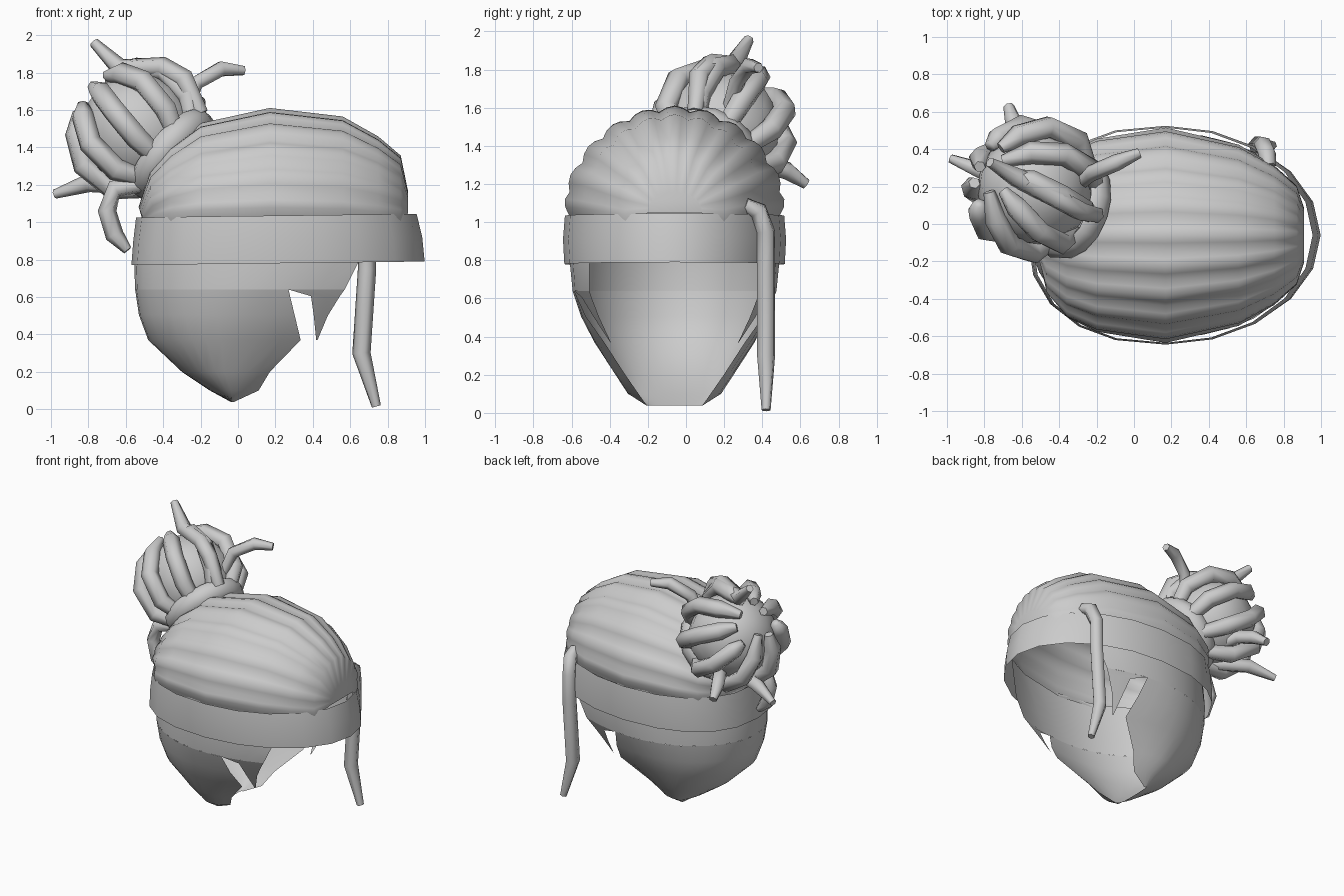
import bpy, bmesh, math
from mathutils import Vector

if "Cube" in bpy.data.objects:
    bpy.data.objects.remove(bpy.data.objects["Cube"])

hair = bpy.data.materials.new("grey")
hair.diffuse_color = (0.6, 0.6, 0.6, 1)
hair.use_nodes = True
hair.node_tree.nodes["Principled BSDF"].inputs["Base Color"].default_value = hair.diffuse_color
YC = -0.06


def finish(name, bm, angle=50):
    bmesh.ops.recalc_face_normals(bm, faces=bm.faces)
    me = bpy.data.meshes.new(name)
    bm.to_mesh(me)
    bm.free()
    ob = bpy.data.objects.new(name, me)
    me.materials.append(hair)
    bpy.context.collection.objects.link(ob)
    bpy.ops.object.select_all(action='DESELECT')
    ob.select_set(True)
    bpy.context.view_layer.objects.active = ob
    bpy.ops.object.shade_smooth_by_angle(angle=math.radians(angle))
    return ob


def loft(bm, rows, closed=False, caps=False):
    vs = [[bm.verts.new(p) for p in r] for r in rows]
    n = len(rows[0])
    for a, b in zip(vs, vs[1:]):
        for i in range(n if closed else n - 1):
            j = (i + 1) % n
            bm.faces.new((a[i], a[j], b[j], b[i]))
    if caps:
        bm.faces.new(vs[0][::-1])
        bm.faces.new(vs[-1])


def strand(name, path, radius, tip=0.5, sides=6):
    """Tapered tube that narrows over its last section."""
    pts = [Vector(p) for p in path]
    rows, n = [], len(pts)
    side = None
    for i, p in enumerate(pts):
        d = (pts[min(i + 1, n - 1)] - pts[max(i - 1, 0)]).normalized()
        if side is None:
            side = d.orthogonal()
        side = (side - d * side.dot(d)).normalized()
        up = d.cross(side)
        r = radius * (tip if i == n - 1 else 0.8 if i == 0 else 1)
        rows.append([p + r * (side * math.cos(k * math.tau / sides) + up * math.sin(k * math.tau / sides))
                     for k in range(sides)])
    bm = bmesh.new()
    loft(bm, rows, True, True)
    return finish(name, bm, 75)


# Swept-back hair cap: cross-sections along x with scalloped locks, tucked in at the band
stations = [(-.55, .12, 1.08), (-.47, .34, 1.27), (-.36, .46, 1.4), (-.2, .535, 1.52), (.17, .59, 1.6),
            (.56, .50, 1.555), (.75, .39, 1.45), (.87, .28, 1.35), (.91, .15, 1.16)]
LOBES, SEG = 11, 4
n = LOBES * SEG + 1
rows = []
for x, w, top in stations:
    row = []
    base = 1.05 if x > .9 else .99
    for k in range(n):
        a = math.pi * k / (n - 1)
        s = 1 + 0.045 * (abs(math.sin(a * LOBES)) - 0.6)
        z = base + (top - base) * math.sin(a) * s
        tuck = 1 - .07 * max(0, min(1, (1.13 - z) / .1))
        row.append((x * (tuck if x < -.4 else 1), YC + w * math.cos(a) * s * tuck, z))
    rows.append(row)
bm = bmesh.new()
loft(bm, rows)
bm.verts.ensure_lookup_table()
bm.faces.new(bm.verts[:n])
bm.faces.new(bm.verts[-n:])
finish("hair_cap", bm)

# Lower hair: open bowl, each row (z, back, centre x, half width, front reach, front edge x)
table = [(1.02, -.53, .17, .54, .79, .75), (.78, -.555, .16, .55, .82, .64), (.64, -.55, .12, .535, .82, .57),
         (.37, -.48, 0, .42, .70, .335), (.20, -.30, -.04, .31, .38, .17), (.10, -.15, -.03, .245, .22, .11),
         (.04, -.04, -.03, .15, .05, -.02)]


def arc(row, front=None):
    z, back, cx, w, reach, f = row
    f = f if front is None else front
    end = math.pi / 2 + math.asin(max(-1, min(1, (f - cx) / reach)))
    out = []
    for k in range(25):
        a = end * (k / 12 - 1)
        c = -math.cos(a)
        out.append((cx + c * (reach if c > 0 else cx - back), YC + w * math.sin(a), z))
    return out


def between(a, b, t):
    return [p + (q - p) * t for p, q in zip(a, b)]


notch = list(table[2])
notch[5] = .27
mid = between(notch, table[3], .5)
mid[1], mid[3] = -.53, .49
bm = bmesh.new()
loft(bm, [arc(r) for r in table[:3]])
loft(bm, [arc(notch), arc(mid)] + [arc(r) for r in table[3:]])
finish("lower_hair", bm)


# Pointed side locks in front of the notches
def side_y(x, z):
    for a, b in zip(table, table[1:]):
        if b[0] <= z <= a[0]:
            _, _, cx, w, reach, _ = between(a, b, (a[0] - z) / (a[0] - b[0]))
            return w * math.sqrt(max(0, 1 - ((x - cx) / reach) ** 2))


bm = bmesh.new()
for s in (-1, 1):
    loft(bm, [[(x, YC + s * side_y(x, z), z) for x in (l, (l + r) / 2, r)]
              for z, l, r in ((.64, .27, .57), (.605, .39, .545), (.5, .405, .48), (.37, .418, .425))])
finish("side_points", bm)

# Headband: slightly flared open ring, fuller at the back
rows = []
for z, back, front, w in ((1.035, -.545, .955, .575), (.91, -.56, .985, .585), (.78, -.57, .998, .578)):
    row = []
    for k in range(20):
        c, s = math.cos(k * math.tau / 20), math.sin(k * math.tau / 20)
        x = .17 + c * (front - .17)
        if c < 0:
            x = .17 - abs(c) ** .85 * (.17 - back)
            s = math.copysign(abs(s) ** .85, s)
        row.append((x, YC + w * s, z + .01 * c))
    rows.append(row)
bm = bmesh.new()
loft(bm, rows, True)
finish("headband", bm)

# Bun and its tie
turn = Vector((-.72, .25, .62)).to_track_quat('Z', 'Y')
centre = Vector((-.53, .19, 1.49))
bm = bmesh.new()
bmesh.ops.create_uvsphere(bm, u_segments=12, v_segments=8, radius=.31)
for v in bm.verts:
    v.co = turn @ v.co + centre
finish("bun", bm)

rows = []
for k in range(17):
    a = k * math.tau / 16
    out = Vector((math.cos(a), math.sin(a), 0))
    rows.append([turn @ (out * (.255 + .04 * math.cos(b)) + Vector((0, 0, .07 * math.sin(b))))
                 + Vector((-.35, .1, 1.36)) for b in [j * math.tau / 8 for j in range(8)]])
bm = bmesh.new()
loft(bm, rows, True)
bmesh.ops.remove_doubles(bm, verts=bm.verts, dist=.0001)
finish("bun_tie", bm)

# Strands running from the tie over the bun, gathering at its far side
for i in range(9):
    path = []
    for j, deg in enumerate((140, 108, 75, 45, 18 + 7 * (i % 3))):
        t, a = math.radians(deg), math.tau * i / 9 + .1 * j
        r = (.32, .345, .35, .335, .34)[j]
        path.append(centre + turn @ Vector((r * math.sin(t) * math.cos(a), r * math.sin(t) * math.sin(a),
                                            r * math.cos(t))))
    strand(f"bun_strand_{i + 1}", path, .062)

# Loose ends sticking out of the bun
strand("top_end", [(-.2, .05, 1.58), (-.29, .07, 1.77), (-.4, .13, 1.83), (-.63, .25, 1.82), (-.77, .33, 1.96)], .055)
strand("inner_end", [(-.28, .22, 1.58), (-.23, .27, 1.74), (-.09, .33, 1.82), (.03, .38, 1.81)], .045, .6)
strand("outer_end", [(-.5, .1, 1.2), (-.64, .2, 1.2), (-.8, .28, 1.21), (-.98, .35, 1.15)], .05)
strand("rear_end", [(-.48, .25, 1.25), (-.58, .42, 1.3), (-.64, .53, 1.27), (-.67, .63, 1.2)], .05, .6)
strand("low_end", [(-.5, 0, 1.2), (-.66, -.02, 1.18), (-.7, -.02, 1.06), (-.66, -.03, .93), (-.59, -.04, .85)], .05)

# Long lock hanging beside the face
strand("hanging_lock", [(.72, .31, 1.09), (.71, .38, 1.06), (.69, .42, .95), (.69, .42, .75),
                        (.66, .42, .3), (.74, .42, .015)], .05)
